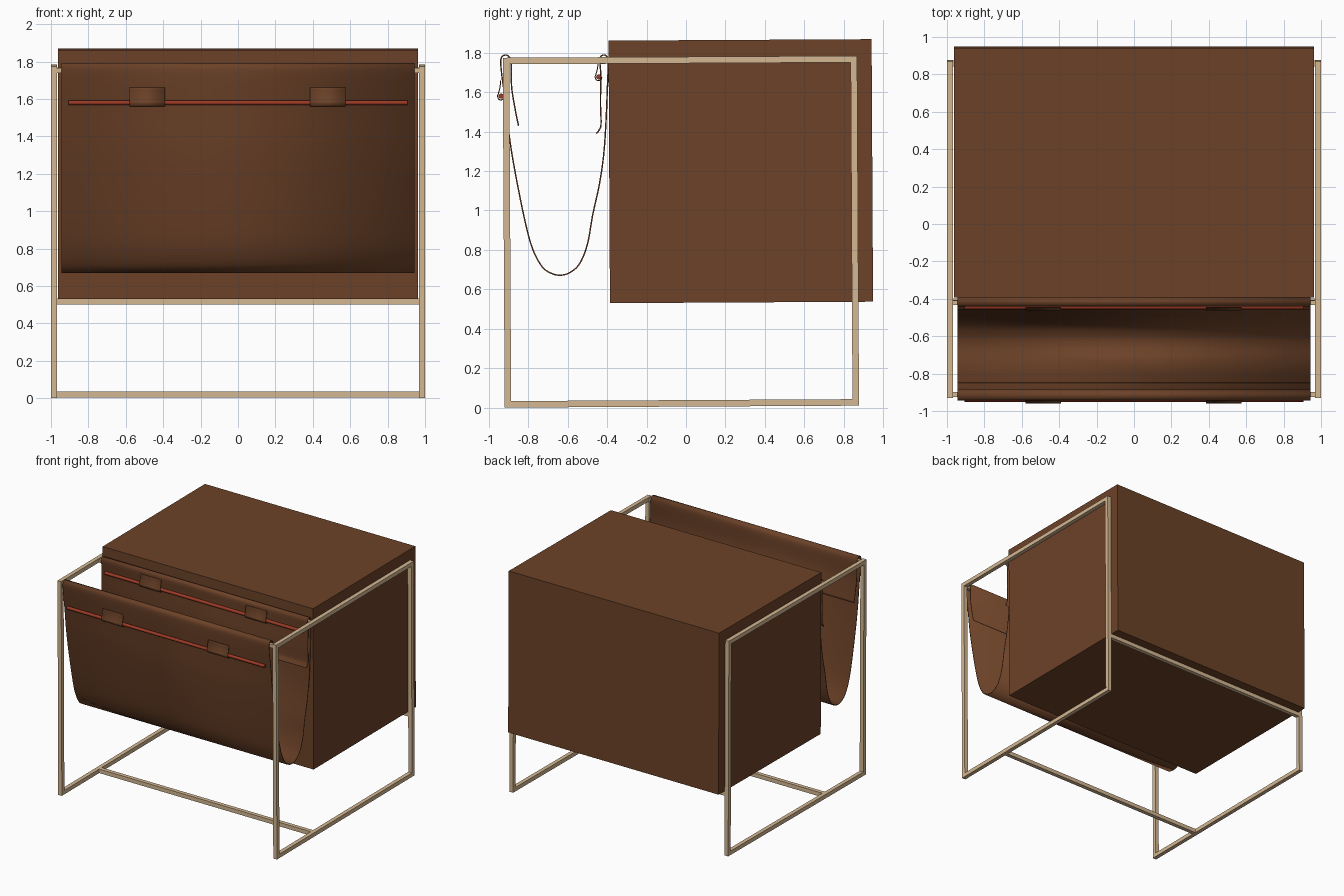
import bpy, bmesh, math
from mathutils import Matrix, Vector

if "Cube" in bpy.data.objects:
    bpy.data.objects.remove(bpy.data.objects["Cube"])


def material(name, rgb):
    m = bpy.data.materials.new(name)
    m.diffuse_color = (*rgb, 1)
    m.use_nodes = True
    m.node_tree.nodes["Principled BSDF"].inputs["Base Color"].default_value = m.diffuse_color
    return m


LEATHER = material("brown leather", (0.150, 0.054, 0.021))
METAL = material("pale brass", (0.66, 0.48, 0.29))
RED = material("red rod", (0.33, 0.042, 0.018))
TILT = Matrix.Rotation(0.0055, 4, 'X')   # the frame and case lean very slightly
T = 0.033                                # bar thickness


def finish(name, bm, mat):
    bmesh.ops.recalc_face_normals(bm, faces=bm.faces)
    me = bpy.data.meshes.new(name)
    bm.to_mesh(me)
    bm.free()
    me.materials.append(mat)
    ob = bpy.data.objects.new(name, me)
    bpy.context.collection.objects.link(ob)
    return ob


def boxes(name, mat, limits):
    bm = bmesh.new()
    for x0, x1, y0, y1, z0, z1 in limits:
        m = Matrix.Translation(((x0 + x1) / 2, (y0 + y1) / 2, (z0 + z1) / 2))
        m = TILT @ m @ Matrix.Diagonal((x1 - x0, y1 - y0, z1 - z0, 1))
        bmesh.ops.create_cube(bm, size=1, matrix=m)
    return finish(name, bm, mat)


def smooth_path(pts, n=5):
    """Catmull-Rom curve through 2D points."""
    p = [Vector(q) for q in pts]
    p = [2 * p[0] - p[1]] + p + [2 * p[-1] - p[-2]]
    out = []
    for a, b, c, d in zip(p, p[1:], p[2:], p[3:]):
        for i in range(n):
            t = i / n
            out.append(0.5 * (2 * b + (c - a) * t + (2 * a - 5 * b + 4 * c - d) * t * t
                              + (3 * b - a - 3 * c + d) * t ** 3))
    return out + [p[-2]]


def sheet(name, pts, spans, thick):
    """Bent leather sheet: a side profile (y, z) stretched across x."""
    path = smooth_path(pts)
    bm = bmesh.new()
    for x0, x1 in spans:
        rows = [[bm.verts.new((x, q.x, q.y)) for x in (x0, x1)] for q in path]
        for r, s in zip(rows, rows[1:]):
            bm.faces.new((r[0], r[1], s[1], s[0]))
    ob = finish(name, bm, LEATHER)
    mod = ob.modifiers.new("thickness", 'SOLIDIFY')
    mod.thickness = thick
    mod.offset = 0
    shade(ob)
    return ob


def shade(ob):
    bpy.ops.object.select_all(action='DESELECT')
    ob.select_set(True)
    bpy.context.view_layer.objects.active = ob
    bpy.ops.object.shade_smooth_by_angle(angle=math.radians(40))


# Side frames, mirrored left to right
Y0, Y1, Z0, Z1 = -0.92, 0.878, 0.005, 1.78
X0, X1 = 1 - T, 1
side = boxes("side_frames", METAL, [
    (X0, X1, Y0, Y0 + T, Z0, Z1), (X0, X1, Y1 - T, Y1, Z0, Z1),
    (X0, X1, Y0 + T, Y1 - T, Z0, Z0 + T), (X0, X1, Y0 + T, Y1 - T, Z1 - T, Z1)])
side.modifiers.new("mirror", 'MIRROR')

# Cross bars: floor, under the back of the case, and the two hanging bars
for name, y, z in (("floor_bar", -0.432, Z0), ("back_bar", Y1 - T, 0.496),
                   ("front_hanging_bar", -0.914, Z1 - T - 0.004),
                   ("rear_hanging_bar", -0.424, Z1 - T - 0.002)):
    w = T if "hanging" not in name else 0.026
    boxes(name, METAL, [(-X0, X0, y, y + w, z, z + w)])

# Big closed case
boxes("case", LEATHER, [(-0.962, 0.962, -0.383, 0.952, 0.532, 1.864)])

# Hanging leather sling, from the front inner flap round to the rear flap
sheet("sling", [
    (-0.85, 1.43), (-0.868, 1.52), (-0.885, 1.63), (-0.887, 1.75), (-0.900, 1.783),
    (-0.922, 1.788), (-0.939, 1.768), (-0.936, 1.70), (-0.916, 1.55), (-0.897, 1.38),
    (-0.868, 1.20), (-0.82, 0.96), (-0.78, 0.81), (-0.73, 0.715), (-0.68, 0.68),
    (-0.635, 0.672), (-0.59, 0.685), (-0.54, 0.73), (-0.50, 0.83), (-0.473, 0.98),
    (-0.44, 1.13), (-0.418, 1.28), (-0.406, 1.45), (-0.398, 1.65), (-0.394, 1.755),
    (-0.405, 1.785), (-0.425, 1.787), (-0.437, 1.765), (-0.432, 1.68), (-0.434, 1.55),
    (-0.431, 1.44), (-0.440, 1.41), (-0.455, 1.39)], [(-0.943, 0.943)], 0.007)

# Red rods held by small leather tabs
for name, y, z in (("front", -0.938, 1.580), ("rear", -0.443, 1.678)):
    bm = bmesh.new()
    bmesh.ops.create_cone(bm, cap_ends=True, segments=16, radius1=0.013, radius2=0.013, depth=1.81,
                          matrix=Matrix.Translation((0, y, z)) @ Matrix.Rotation(math.pi / 2, 4, 'Y'))
    shade(finish(name + "_rod", bm, RED))
    sheet(name + "_rod_tabs", [
        (y - 0.002, z + 0.08), (y - 0.006, z + 0.045), (y - 0.014, z + 0.013), (y - 0.018, z),
        (y - 0.012, z - 0.015), (y, z - 0.019), (y + 0.013, z - 0.012), (y + 0.016, z)],
        [(-0.58, -0.39), (0.385, 0.575)], 0.005)
